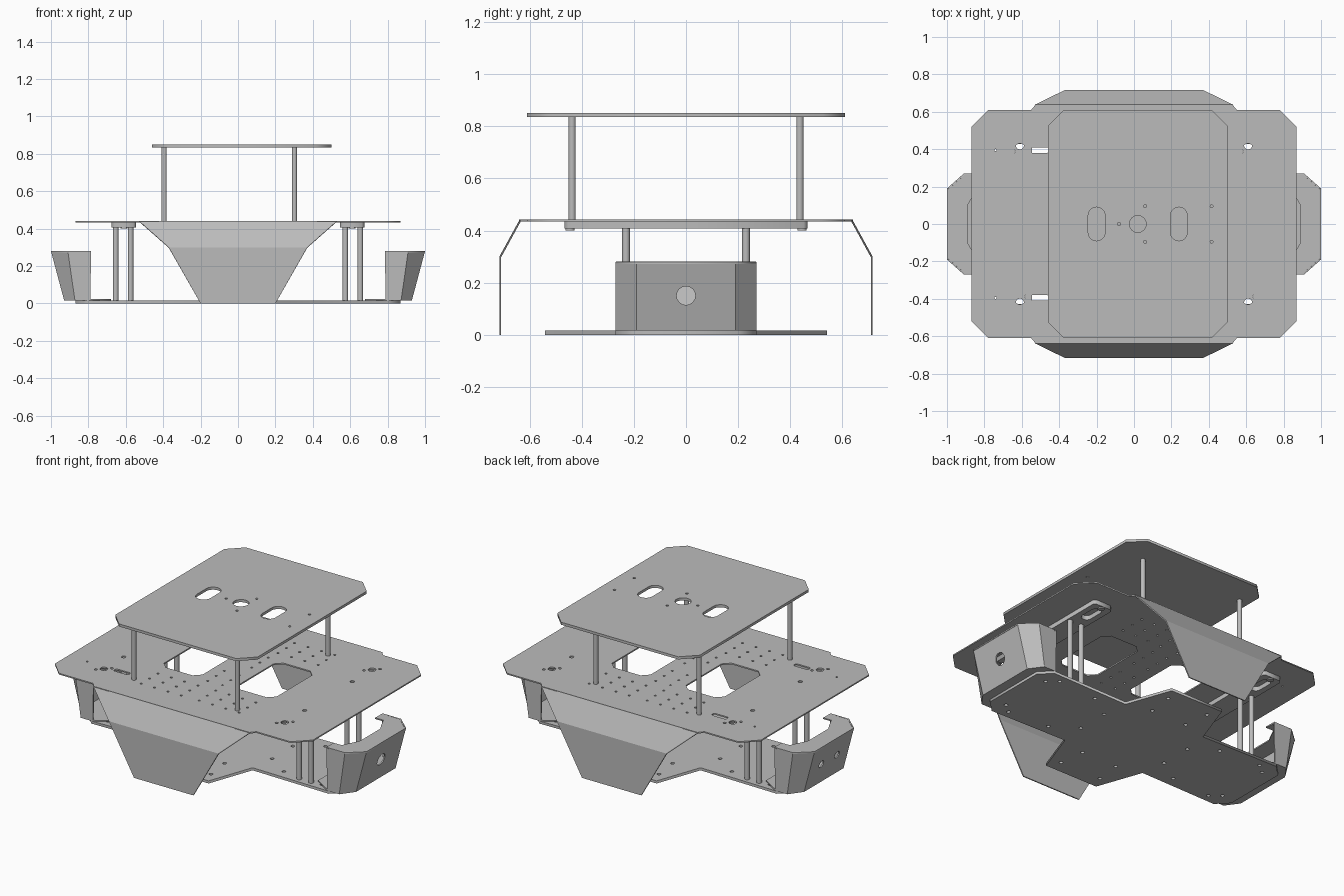
import bpy, bmesh, math
from mathutils import Matrix

cube = bpy.data.objects.get("Cube")
if cube:
    bpy.data.objects.remove(cube, do_unlink=True)

grey = bpy.data.materials.new("plain grey")
grey.use_nodes = True
grey.diffuse_color = (0.5, 0.5, 0.5, 1)
grey.node_tree.nodes["Principled BSDF"].inputs["Base Color"].default_value = (0.5, 0.5, 0.5, 1)


def finish(name, data):
    ob = bpy.data.objects.new(name, data)
    bpy.context.scene.collection.objects.link(ob)
    data.materials.append(grey)
    return ob


def activate(ob):
    bpy.ops.object.select_all(action='DESELECT')
    ob.select_set(True)
    bpy.context.view_layer.objects.active = ob


def circle(x, y, r, n=12):
    return [(x + r * math.cos(2 * math.pi * i / n), y + r * math.sin(2 * math.pi * i / n)) for i in range(n)]


def slot(x, y, w, h, r, n=6):
    """Rounded rectangle of size w by h."""
    pts = []
    for k, (sx, sy) in enumerate(((1, 1), (-1, 1), (-1, -1), (1, -1))):
        for i in range(n + 1):
            a = math.pi / 2 * (k + i / n)
            pts.append((x + sx * (w / 2 - r) + r * math.cos(a), y + sy * (h / 2 - r) + r * math.sin(a)))
    return pts


def chamfered(x0, x1, y0, y1, c):
    return [(x0 + c, y0), (x1 - c, y0), (x1, y0 + c), (x1, y1 - c),
            (x1 - c, y1), (x0 + c, y1), (x0, y1 - c), (x0, y0 + c)]


def plate(name, outline, z0, z1, holes=()):
    """Flat sheet with cut-outs, filled and extruded from closed outlines."""
    cu = bpy.data.curves.new(name, 'CURVE')
    cu.dimensions = '2D'
    cu.fill_mode = 'BOTH'
    cu.extrude = (z1 - z0) / 2
    for pts in [outline, *holes]:
        sp = cu.splines.new('POLY')
        sp.points.add(len(pts) - 1)
        for p, (x, y) in zip(sp.points, pts):
            p.co = (x, y, 0, 1)
        sp.use_cyclic_u = True
    ob = finish(name, cu)
    ob.location.z = (z0 + z1) / 2
    activate(ob)
    bpy.ops.object.convert(target='MESH')
    return bpy.context.object


def post(name, x, y, z0, z1, r):
    bm = bmesh.new()
    bmesh.ops.create_cone(bm, cap_ends=True, segments=16, radius1=r, radius2=r, depth=z1 - z0,
                          matrix=Matrix.Translation((x, y, (z0 + z1) / 2)))
    me = bpy.data.meshes.new(name)
    bm.to_mesh(me)
    bm.free()
    ob = finish(name, me)
    activate(ob)
    bpy.ops.object.shade_smooth_by_angle()
    return ob


def sheet(name, rows, thickness):
    """Bent sheet lofted through rows of points, thickened inwards."""
    bm = bmesh.new()
    grid = [[bm.verts.new(p) for p in row] for row in rows]
    for a, b in zip(grid, grid[1:]):
        for i in range(len(a) - 1):
            bm.faces.new((a[i], a[i + 1], b[i + 1], b[i]))
    me = bpy.data.meshes.new(name)
    bm.to_mesh(me)
    bm.free()
    ob = finish(name, me)
    mod = ob.modifiers.new("thickness", 'SOLIDIFY')
    mod.thickness = thickness
    mod.offset = -1
    mod.use_even_offset = True
    activate(ob)
    bpy.ops.object.modifier_apply(modifier="thickness")
    return ob


signs = (-1, 1)
corners = [(sx, sy) for sx in signs for sy in signs]


def mirrored(quarter):
    """Complete a quarter outline, listed from the +x end to the +y side."""
    half = quarter + [(-x, y) for x, y in reversed(quarter)]
    return half + [(x, -y) for x, y in reversed(half)]


# Base plate with wheel cut-outs at the corners
base_holes = [circle(sx * x, sy * y, 0.011) for sx, sy in corners
              for x, y in ((0.78, 0.17), (0.72, 0.22), (0.45, 0.2), (0.14, 0.46), (0.12, 0.3), (0.3, 0.1))]
plate("base_plate", mirrored([(0.87, 0.2), (0.80, 0.27), (0.28, 0.26), (0.18, 0.54)]), 0, 0.016, base_holes)

# Middle deck with two large windows and mounting holes
deck_holes = [chamfered(*sorted((s * 0.12, s * 0.38)), -0.21, 0.21, 0.04) for s in signs]
for sx, sy in corners:
    deck_holes.append(circle(sx * 0.61, sy * 0.42, 0.022))
    deck_holes += [circle(sx * 0.61 + k * 0.032, sy * 0.42 + k * 0.032, 0.009) for k in signs]
    deck_holes.append(circle(sx * 0.61, sy * 0.23, 0.013))
    deck_holes += [circle(sx * (0.06 + 0.09 * i), sy * (0.3 + 0.08 * j), 0.007, 8)
                   for i in range(4) for j in range(3)]
    deck_holes += [circle(sx * 0.05, sy * (0.06 + 0.08 * i), 0.007, 8) for i in range(3)]
for sy in signs:
    deck_holes += [slot(-0.505, sy * 0.395, 0.1, 0.03, 0.012), circle(-0.74, sy * 0.395, 0.006, 8)]
plate("middle_deck", mirrored([(0.87, 0.52), (0.78, 0.61), (0.55, 0.61), (0.525, 0.64)]),
      0.434, 0.442, deck_holes)

# Bent side skirts hanging from the deck
for s, side in zip(signs, ("front", "back")):
    rows = [[(-s * w, s * y, z), (s * w, s * y, z)]
            for w, y, z in ((0.2, 0.716, 0), (0.37, 0.716, 0.3), (0.53, 0.638, 0.442))]
    sheet(side + "_skirt", [r[::-1] for r in rows], 0.007)

# Cross bars below the deck, their nuts and the supporting posts
for sx, end in zip(signs, ("right", "left")):
    bar_holes = [slot(sx * 0.61, sy * 0.36, 0.06, 0.14, 0.03) for sy in signs]
    plate(end + "_cross_bar", chamfered(sx * 0.61 - 0.065, sx * 0.61 + 0.065, -0.466, 0.466, 0.015),
          0.407, 0.434, bar_holes)
    for sy in signs:
        post(end + "_bar_nut", sx * 0.61, sy * 0.445, 0.4, 0.408, 0.018)
        for x in (0.574, 0.654):
            post(end + "_lower_post", sx * x, sy * 0.23, 0.016, 0.41, 0.015)

# Top deck on four posts
top_holes = [slot(x, 0, 0.09, 0.18, 0.045) for x in (-0.2, 0.24)] + [circle(0.02, 0, 0.045, 24)]
top_holes += [circle(x, sy * 0.095, 0.008) for x in (0.06, 0.415) for sy in signs] + [circle(-0.08, 0, 0.008)]
plate("top_deck", chamfered(-0.46, 0.5, -0.61, 0.61, 0.085), 0.835, 0.851, top_holes)
for x in (-0.395, 0.302):
    for sy in signs:
        post("upper_post", x, sy * 0.437, 0.442, 0.848, 0.014)

# End bumpers: tapered folded shell, top flange, bottom flange and face holes
for s, end, holes in ((1, "left", [(0, 0.036)]), (-1, "right", [(-0.075, 0.022), (0.075, 0.022)])):
    def ring(inner, mid, outer, z):
        half = [(inner, 0.27), (mid, 0.27), (outer, 0.19)]
        return [(s * x, s * y, z) for x, y in [(x, -y) for x, y in half] + half[::-1]]

    low, high = ring(0.79, 0.872, 0.93, 0.018), ring(0.785, 0.91, 1.0, 0.28)
    shell = sheet(end + "_bumper_shell", [low, high], 0.008)
    for y, r in holes:
        cutter = post("cutter", 0, 0, -0.1, 0.1, r)
        cutter.matrix_world = Matrix.Translation((s * 0.965, y, 0.15)) @ Matrix.Rotation(math.pi / 2, 4, 'Y')
        activate(shell)
        mod = shell.modifiers.new("hole", 'BOOLEAN')
        mod.operation = 'DIFFERENCE'
        mod.object = cutter
        bpy.ops.object.modifier_apply(modifier="hole")
        bpy.data.objects.remove(cutter, do_unlink=True)
    lip = [(0.785, 0.2), (0.84, 0.2), (0.87, 0.135), (0.89, 0.1)]
    lip = [(s * x, s * y) for x, y in lip + [(x, -y) for x, y in lip[::-1]]]
    plate(end + "_bumper_top", [p[:2] for p in high] + lip, 0.272, 0.28)
    foot = [(s * 0.68, s * 0.2), (s * 0.68, -s * 0.2)]
    plate(end + "_bumper_foot", [p[:2] for p in low] + foot, 0.016, 0.023)
